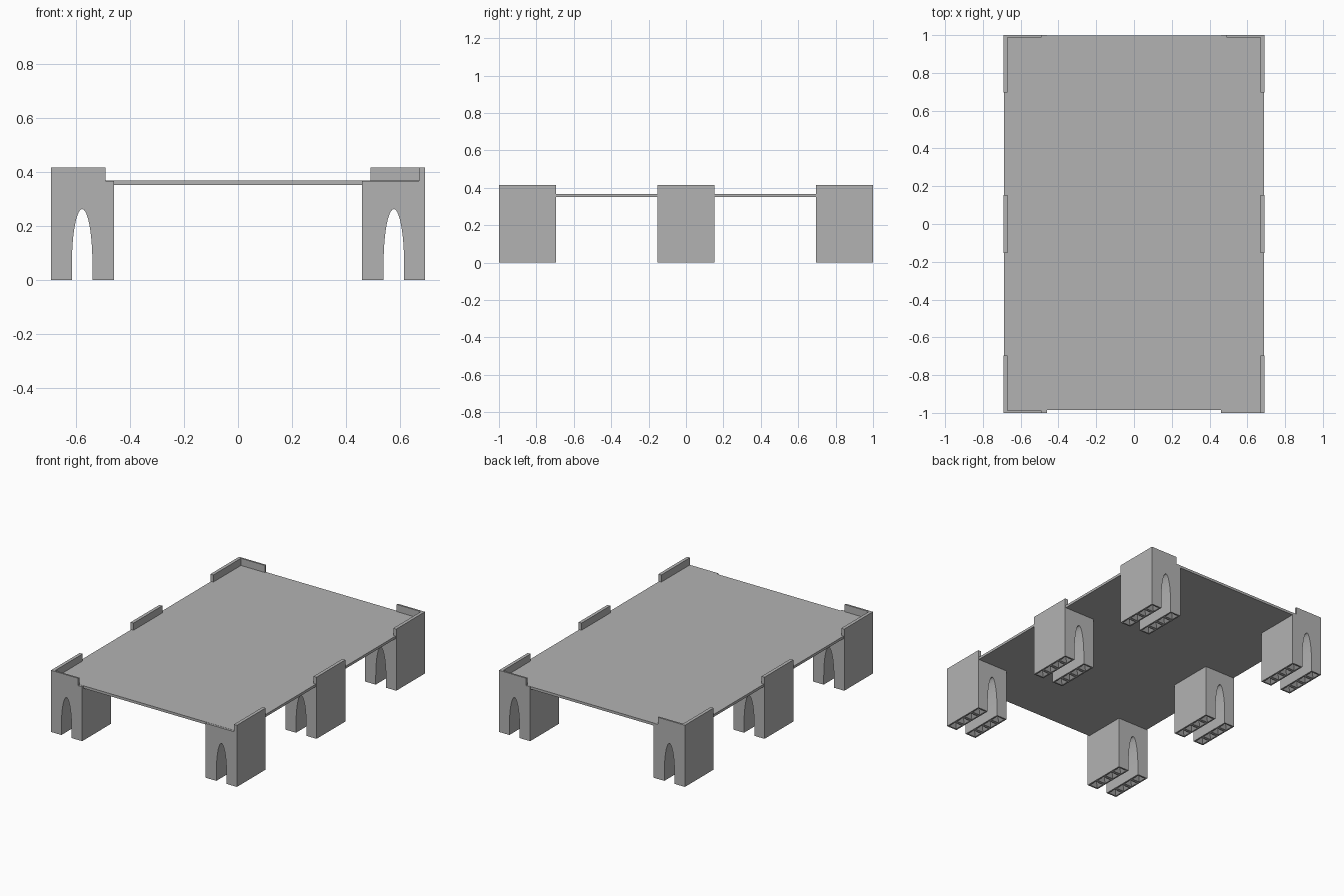
import bpy, bmesh, math
from mathutils import Vector

if "Cube" in bpy.data.objects:
    bpy.data.objects.remove(bpy.data.objects["Cube"])

grey = bpy.data.materials.new("plain grey")
grey.use_nodes = True
colour = (0.45, 0.45, 0.45, 1)
grey.diffuse_color = colour
grey.node_tree.nodes["Principled BSDF"].inputs["Base Color"].default_value = colour

OUT, INNER = 0.692, 0.46        # outer and inner leg faces
DECK_TOP, LIP_TOP = 0.367, 0.415
LEG_TOP = DECK_TOP - 0.001
DEPTH = 0.305                   # leg length along y


def finish(name, bm):
    bmesh.ops.recalc_face_normals(bm, faces=bm.faces)
    mesh = bpy.data.meshes.new(name)
    bm.to_mesh(mesh)
    bm.free()
    mesh.materials.append(grey)
    obj = bpy.data.objects.new(name, mesh)
    bpy.context.collection.objects.link(obj)
    return obj


def box(name, lo, hi):
    bm = bmesh.new()
    bmesh.ops.create_cube(bm, size=1)
    lo, hi = Vector(lo), Vector(hi)
    for v in bm.verts:
        v.co = (lo + hi) / 2 + v.co * (hi - lo)
    return finish(name, bm)


def leg(name, side, y):
    # Arched profile, extruded along y
    mid, half, spring, rise = 0.577, 0.038, 0.06, 0.202
    pts = [(INNER, 0), (mid - half, 0)]
    steps = 20
    for i in range(steps + 1):
        a = math.pi * (1 - i / steps)
        pts.append((mid + half * math.cos(a), spring + rise * math.sin(a)))
    pts += [(mid + half, 0), (OUT, 0), (OUT, LEG_TOP), (INNER, LEG_TOP)]
    bm = bmesh.new()
    face = bm.faces.new([bm.verts.new((side * x, y, z)) for x, z in pts])
    ext = bmesh.ops.extrude_face_region(bm, geom=[face])["geom"]
    bmesh.ops.translate(bm, vec=(0, DEPTH, 0),
                        verts=[g for g in ext if isinstance(g, bmesh.types.BMVert)])
    bmesh.ops.recalc_face_normals(bm, faces=bm.faces)

    # Four tapered sockets in the sole of each foot
    def soles():
        return [f for f in bm.faces if all(abs(v.co.z) < 1e-5 for v in f.verts)]
    for i in range(1, 4):
        fs = soles()
        geom = fs + list({e for f in fs for e in f.edges}) + list({v for f in fs for v in f.verts})
        bmesh.ops.bisect_plane(bm, geom=geom, plane_co=(0, y + DEPTH * i / 4, 0),
                               plane_no=(0, 1, 0))
    holes = soles()
    bmesh.ops.inset_individual(bm, faces=holes, thickness=0.014)
    tips = bmesh.ops.poke(bm, faces=holes)["verts"]
    for v in tips:
        v.co.z = 0.03
    return finish(name, bm)


# Deck
box("deck", (-0.687, -0.985, 0.35), (0.687, 0.998, DECK_TOP))

# Legs with raised side lips
rows = {"front": -1.0, "middle": -DEPTH / 2, "back": 1 - DEPTH}
for side, label in ((1, "left"), (-1, "right")):
    for row, y in rows.items():
        leg(f"{row}_{label}_leg", side, y)
        xs = sorted((side * (OUT - 0.022), side * OUT))
        box(f"{row}_{label}_side_lip", (xs[0], y, LEG_TOP), (xs[1], y + DEPTH, LIP_TOP))

# End lips on three corners
for name, side, y in (("front_right_end_lip", -1, -1.0),
                      ("back_right_end_lip", -1, 0.988),
                      ("back_left_end_lip", 1, 0.988)):
    xs = sorted((side * 0.49, side * (OUT - 0.022)))
    box(name, (xs[0], y, LEG_TOP), (xs[1], y + 0.012, LIP_TOP))
